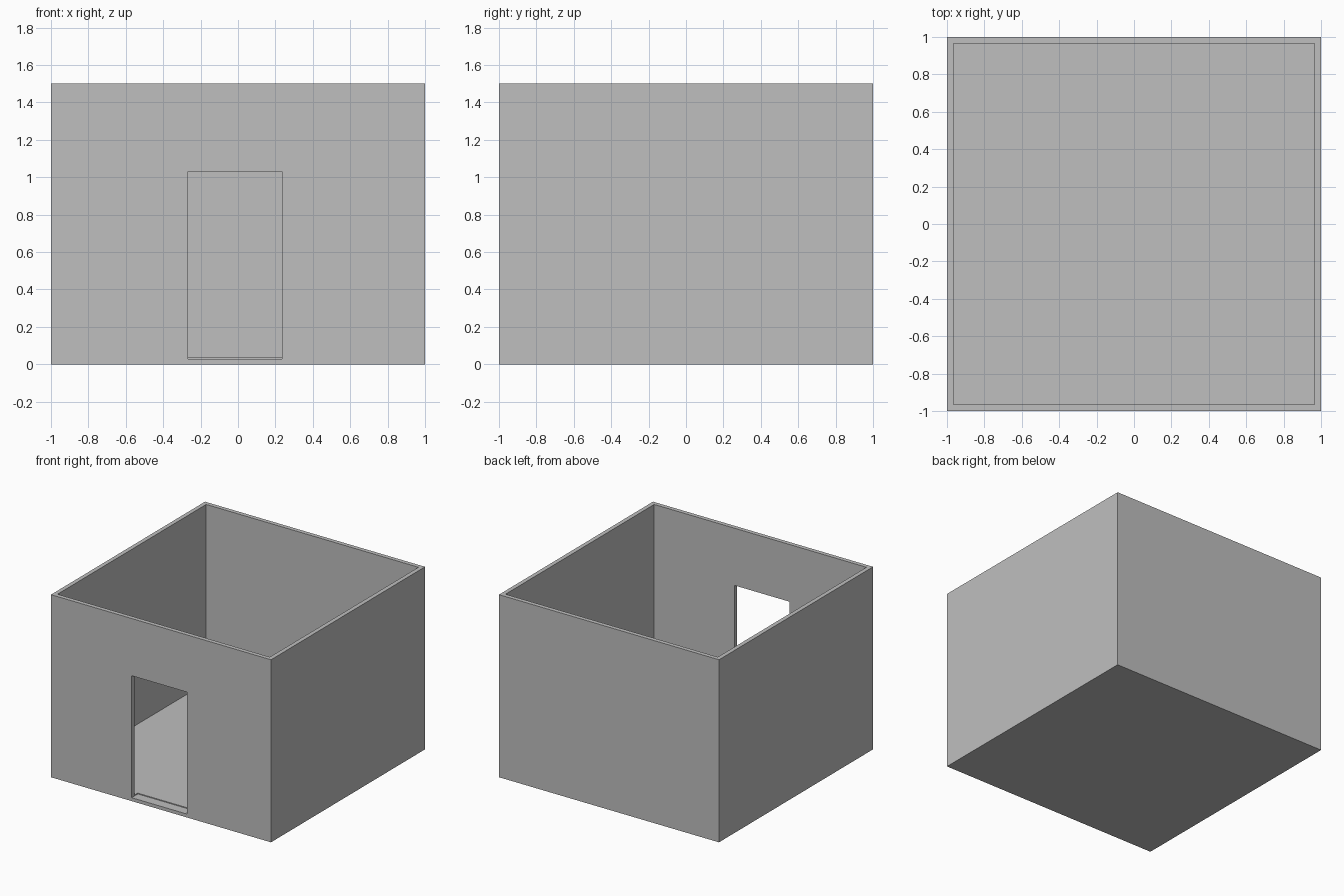
import bpy

if "Cube" in bpy.data.objects:
    bpy.data.objects.remove(bpy.data.objects["Cube"])

WALL = 0.035       # wall and floor thickness
HEIGHT = 1.5

grey = bpy.data.materials.new("plain grey")
grey.diffuse_color = (0.52, 0.52, 0.52, 1)
grey.use_nodes = True
grey.node_tree.nodes["Principled BSDF"].inputs["Base Color"].default_value = grey.diffuse_color


def box(name, low, high):
    """Add a box spanning two opposite corners."""
    centre = [(a + b) / 2 for a, b in zip(low, high)]
    bpy.ops.mesh.primitive_cube_add(size=1, location=centre)
    obj = bpy.context.object
    obj.name = name
    obj.scale = [b - a for a, b in zip(low, high)]
    bpy.ops.object.transform_apply(location=True, rotation=False, scale=True)
    obj.data.materials.append(grey)
    return obj


def cut(target, cutter):
    """Subtract a hidden cutter from the target."""
    mod = target.modifiers.new(cutter.name, 'BOOLEAN')
    mod.operation = 'DIFFERENCE'
    mod.solver = 'EXACT'
    mod.object = cutter
    cutter.hide_render = True
    cutter.hide_viewport = True


# Open-topped room: solid block with the inside removed
room = box("room_shell", (-1, -1, 0), (1, 1, HEIGHT))
inside = 1 - WALL
cut(room, box("inside_cutter", (-inside, -inside, WALL), (inside, inside, HEIGHT + 0.2)))

# Doorway through the front wall, leaving a shallow threshold recess in the floor
cut(room, box("doorway_cutter", (-0.267, -1.1, 0.028), (0.235, -0.92, 1.03)))
